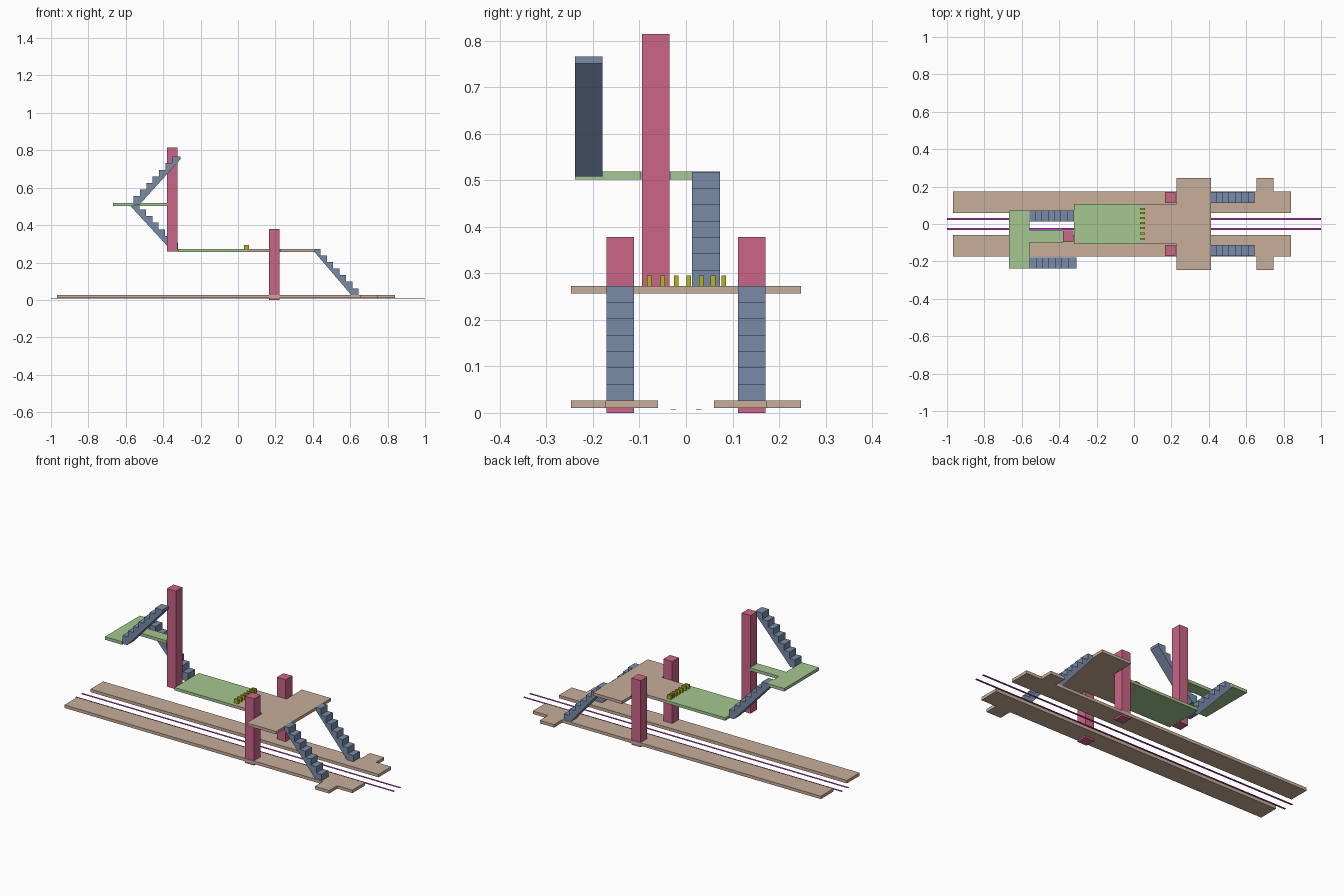
import bpy, bmesh

if "Cube" in bpy.data.objects:
    bpy.data.objects.remove(bpy.data.objects["Cube"])


def material(name, rgb):
    m = bpy.data.materials.new(name)
    m.diffuse_color = (*rgb, 1)
    m.use_nodes = True
    m.node_tree.nodes["Principled BSDF"].inputs["Base Color"].default_value = m.diffuse_color
    return m


BEIGE = material("beige", (0.58, 0.42, 0.32))
GREEN = material("green", (0.38, 0.58, 0.28))
PINK = material("pink", (0.60, 0.13, 0.25))
SLATE = material("slate", (0.19, 0.26, 0.39))
YELLOW = material("yellow", (0.46, 0.46, 0.01))
MAGENTA = material("magenta", (0.50, 0.06, 0.50))


def extrude(name, points, offset, mat):
    """Closed solid from a flat outline pushed along an offset."""
    bm = bmesh.new()
    face = bm.faces.new([bm.verts.new(p) for p in points])
    out = bmesh.ops.extrude_face_region(bm, geom=[face])
    moved = [v for v in out["geom"] if isinstance(v, bmesh.types.BMVert)]
    bmesh.ops.translate(bm, verts=moved, vec=offset)
    bmesh.ops.recalc_face_normals(bm, faces=bm.faces)
    mesh = bpy.data.meshes.new(name)
    bm.to_mesh(mesh)
    bm.free()
    mesh.materials.append(mat)
    obj = bpy.data.objects.new(name, mesh)
    bpy.context.collection.objects.link(obj)
    return obj


def slab(name, outline, z0, z1, mat):
    return extrude(name, [(x, y, z0) for x, y in outline], (0, 0, z1 - z0), mat)


def box(name, x0, x1, y0, y1, z0, z1, mat):
    return slab(name, [(x0, y0), (x1, y0), (x1, y1), (x0, y1)], z0, z1, mat)


def stairs(name, x_top, z_top, y0, y1, direction, lip=0.016):
    """Flight descending from x_top along direction, with sloped underside."""
    n, run, rise = 7, 0.034, 0.0351
    prof = [(-lip, -0.015), (-lip, 0)]
    for i in range(n):
        prof += [((i + 1) * run, -i * rise), ((i + 1) * run, -(i + 1) * rise)]
    prof.append((n * run, -n * rise - 0.012))
    prof.append((n * run - 0.03, -n * rise - 0.012))
    pts = [(x_top + direction * x, y0, z_top + z) for x, z in prof]
    return extrude(name, pts, (0, y1 - y0, 0), SLATE)


# Mirrored track-side parts
for side, s in (("front", -1), ("back", 1)):
    lo, hi = sorted((s * 0.112, s * 0.171))
    platform = [(-0.968, 0.06), (0.84, 0.06), (0.84, 0.174), (0.745, 0.174),
                (0.745, 0.247), (0.655, 0.247), (0.655, 0.174), (-0.968, 0.174)]
    slab(side + "_platform", [(x, s * y) for x, y in platform], 0.01, 0.027, BEIGE)
    box(side + "_lift_tower", 0.165, 0.221, lo, hi, 0, 0.378, PINK)
    stairs(side + "_platform_stairs", 0.407, 0.273, lo, hi, 1, 0)
    box(side + "_rail", -1, 1, s * 0.027 - 0.006, s * 0.027 + 0.006, 0.006, 0.007, MAGENTA)

# Bridge deck over the tracks
slab("bridge_deck", [(0.047, -0.108), (0.228, -0.108), (0.228, -0.247), (0.412, -0.247),
                     (0.412, 0.247), (0.228, 0.247), (0.228, 0.108), (0.047, 0.108)],
     0.257, 0.273, BEIGE)
box("concourse_deck", -0.322, 0.047, -0.108, 0.108, 0.257, 0.273, GREEN)

# Ticket gates
for i, y in enumerate((-0.079, -0.05, -0.021, 0.006, 0.033, 0.058, 0.081)):
    box(f"ticket_gate_{i + 1}", 0.033, 0.06, y - 0.005, y + 0.005, 0.273, 0.295, YELLOW)

# Upper lift, landing and stairs
box("upper_lift_tower", -0.38, -0.324, -0.095, -0.036, 0.258, 0.814, PINK)
slab("upper_landing", [(-0.668, -0.239), (-0.56, -0.239), (-0.56, -0.098), (-0.38, -0.098),
                       (-0.38, -0.032), (-0.56, -0.032), (-0.56, 0.073), (-0.668, 0.073)],
     0.502, 0.519, GREEN)
stairs("middle_stairs", -0.56, 0.518, 0.013, 0.073, 1)
stairs("top_stairs", -0.32, 0.766, -0.239, -0.18, -1, 0.012)
